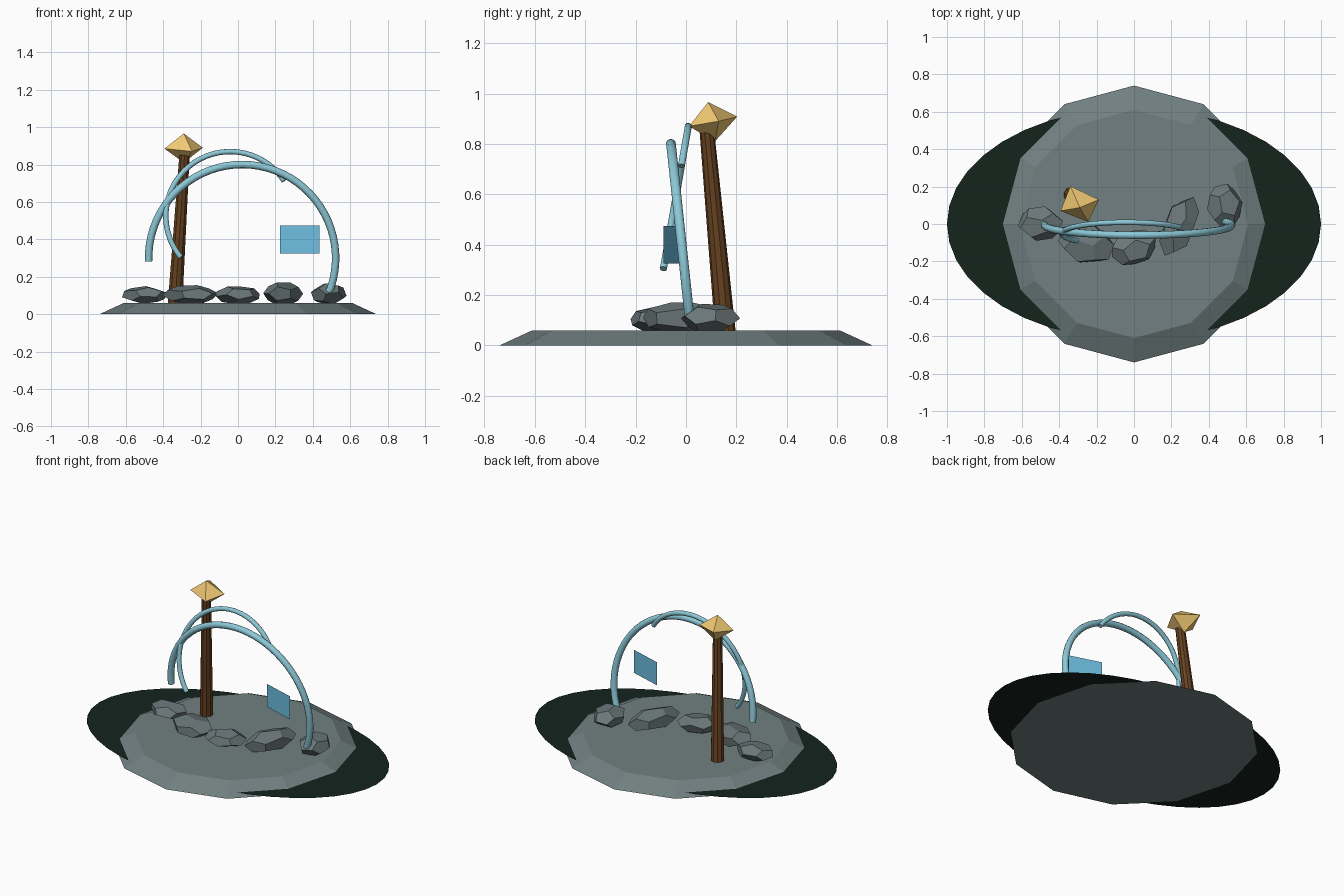
import bpy, bmesh, math
from mathutils import Vector, Matrix, Euler

if "Cube" in bpy.data.objects:
    bpy.data.objects.remove(bpy.data.objects["Cube"])


def material(name, rgb):
    m = bpy.data.materials.new(name)
    m.diffuse_color = (*[(c / 255) ** 2.2 for c in rgb], 1)
    m.use_nodes = True
    m.node_tree.nodes["Principled BSDF"].inputs["Base Color"].default_value = m.diffuse_color
    return m


STONE = material("stone", (112, 127, 128))
ROCK = material("rock", (106, 118, 120))
SHADE = material("dark_green", (27, 40, 34))
WOOD = material("wood", (104, 68, 38))
GOLD = material("gold", (240, 200, 115))
WATER = material("pale_blue", (140, 200, 215))
GLASS = material("sky_blue", (110, 190, 225))


def finish(bm, name, mat):
    bmesh.ops.recalc_face_normals(bm, faces=bm.faces)
    me = bpy.data.meshes.new(name)
    bm.to_mesh(me)
    bm.free()
    ob = bpy.data.objects.new(name, me)
    me.materials.append(mat)
    bpy.context.collection.objects.link(ob)
    return ob


def hull(points):
    bm = bmesh.new()
    for p in points:
        bm.verts.new(p)
    bmesh.ops.convex_hull(bm, input=bm.verts)
    bmesh.ops.dissolve_limit(bm, angle_limit=0.01, verts=bm.verts, edges=bm.edges)
    return bm


def cone(name, a, b, r1, r2, sides, mat):
    """Tapered cylinder between two points."""
    a, b = Vector(a), Vector(b)
    d = b - a
    bm = bmesh.new()
    rot = Vector((0, 0, 1)).rotation_difference(d).to_matrix().to_4x4()
    bmesh.ops.create_cone(bm, cap_ends=True, segments=sides, radius1=r1, radius2=r2,
                          depth=d.length, matrix=Matrix.Translation((a + b) / 2) @ rot)
    return finish(bm, name, mat)


# Twelve-sided island base
cone("base", (0, 0, 0), (0, 0, 0.06), 0.74, 0.61, 12, STONE)

# Thin dark oval cutting through the base slope
bm = bmesh.new()
bmesh.ops.create_circle(bm, cap_ends=True, segments=40, radius=1,
                        matrix=Matrix.Translation((0, 0, 0.018)) @ Matrix.Diagonal((1, 0.62, 1, 1)))
finish(bm, "ground_disc", SHADE)

# Leaning post
cone("post", (-0.337, 0.157, 0.045), (-0.286, 0.083, 0.85), 0.041, 0.029, 10, WOOD)

# Tilted octahedral lamp on the post
finish(hull([(-0.29, 0.088, 0.966), (-0.29, 0.115, 0.81), (-0.393, 0.07, 0.885),
             (-0.188, 0.13, 0.89), (-0.34, 0.203, 0.908), (-0.245, 0.012, 0.87)]), "lamp", GOLD)

# Squashed twelve-faced rocks, fitted to their extents
PHI = (1 + 5 ** 0.5) / 2
DODECA = [Vector((x, y, z)) for x in (-1, 1) for y in (-1, 1) for z in (-1, 1)]
for s in (-1, 1):
    for t in (-1, 1):
        p = (0, s / PHI, t * PHI)
        DODECA += [Vector((p[i], p[(i + 1) % 3], p[(i + 2) % 3])) for i in range(3)]


def rock(name, lo, hi, stretch, turn, tilt):
    m = (Matrix.Rotation(math.radians(turn), 3, 'Z') @ Matrix.Diagonal((stretch, 1, 0.5))
         @ Euler(tilt).to_matrix())
    pts = [m @ p for p in DODECA]
    mn = [min(p[i] for p in pts) for i in range(3)]
    mx = [max(p[i] for p in pts) for i in range(3)]
    pts = [[lo[i] + (p[i] - mn[i]) / (mx[i] - mn[i]) * (hi[i] - lo[i]) for i in range(3)]
           for p in pts]
    finish(hull(pts), name, ROCK)


rock("rock_1", (-0.62, -0.09, 0.055), (-0.38, 0.095, 0.15), 1.3, 0, (0.2, 0.1, 0.2))
rock("rock_2", (-0.405, -0.205, 0.055), (-0.105, 0.0, 0.155), 1.5, -12, (0.5, 0.2, 0.4))
rock("rock_3", (-0.118, -0.22, 0.055), (0.115, -0.03, 0.148), 1.3, 20, (0.3, 0.4, 0.9))
rock("rock_4", (0.135, -0.17, 0.05), (0.348, 0.145, 0.17), 1.8, 65, (0.6, 0.3, 0.1))
rock("rock_5", (0.39, -0.02, 0.05), (0.58, 0.215, 0.165), 1.3, 95, (0.4, 0.5, 0.6))


def arc(name, cx, cz, r, a0, a1, y0, slope, tube):
    """Round tube along a circular arc leaning in y as it rises."""
    n, sides = 40, 10
    bm = bmesh.new()
    rings = []
    side = Vector((0, 1, -slope)).normalized()
    for i in range(n + 1):
        a = math.radians(a0 + (a1 - a0) * i / n)
        z = cz + r * math.sin(a)
        c = Vector((cx + r * math.cos(a), y0 + slope * z, z))
        out = Vector((math.cos(a), slope * math.sin(a), math.sin(a))).normalized()
        ring = []
        for k in range(sides):
            t = 2 * math.pi * k / sides
            ring.append(bm.verts.new(c + tube * (math.cos(t) * out + math.sin(t) * side)))
        rings.append(ring)
    for p, q in zip(rings, rings[1:]):
        for k in range(sides):
            j = (k + 1) % sides
            bm.faces.new((p[k], p[j], q[j], q[k]))
    bm.faces.new(rings[0])
    bm.faces.new(rings[-1])
    ob = finish(bm, name, WATER)
    bpy.ops.object.select_all(action='DESELECT')
    ob.select_set(True)
    bpy.context.view_layer.objects.active = ob
    bpy.ops.object.shade_smooth_by_angle(angle=math.radians(50))


# Two crossing arcs
arc("large_arc", 0.022, 0.3, 0.5, -23, 182, 0.026, -0.107, 0.02)
arc("small_arc", -0.042, 0.525, 0.344, 33, 220, -0.143, 0.175, 0.0145)

# Thin floating panel
bm = bmesh.new()
bm.faces.new([bm.verts.new(p) for p in ((0.225, -0.025, 0.325), (0.437, -0.09, 0.325),
                                        (0.437, -0.09, 0.475), (0.225, -0.025, 0.475))])
finish(bm, "panel", GLASS)
